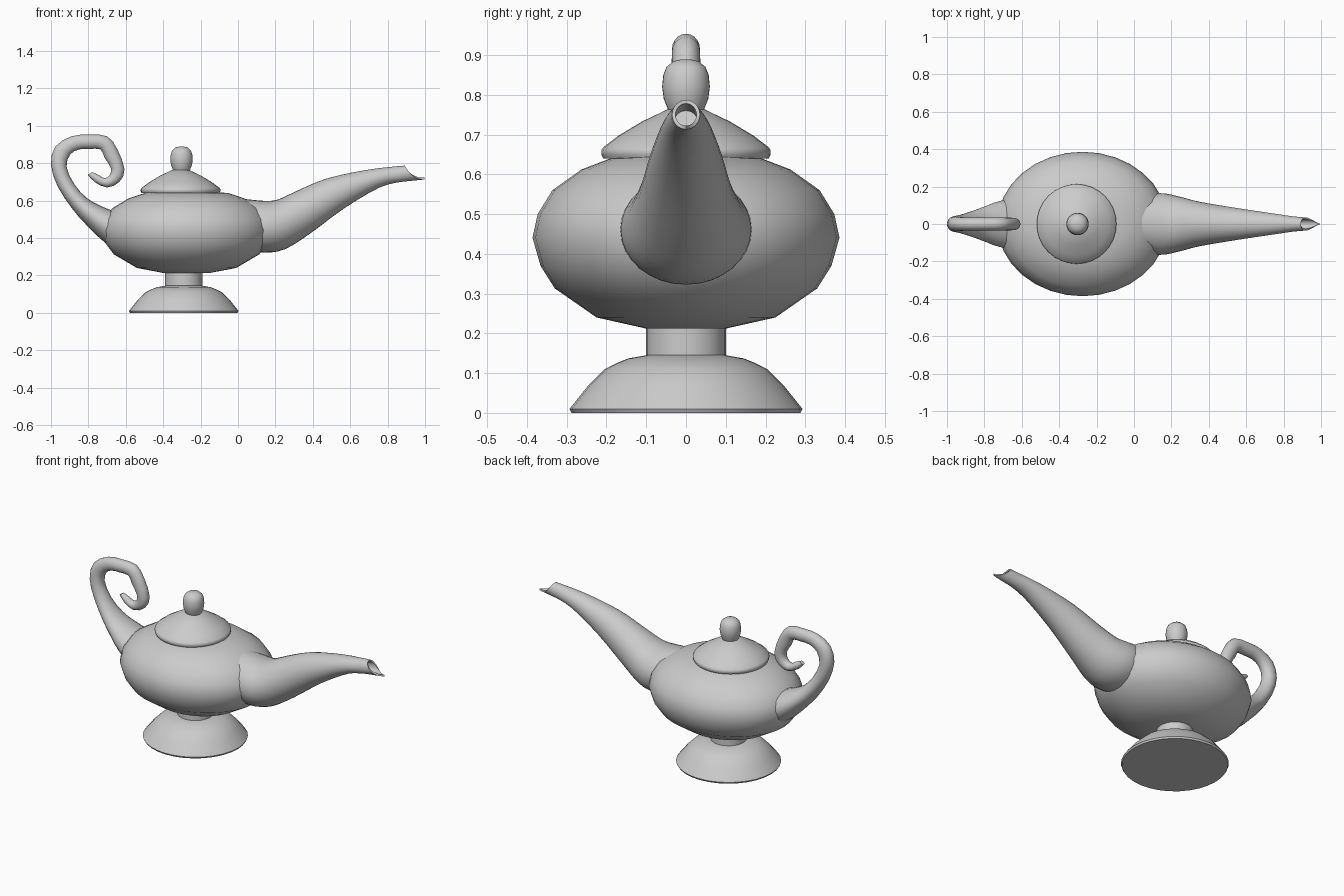
import bpy
import bmesh
import math

SIDES = 32

cube = bpy.data.objects.get("Cube")
if cube:
    bpy.data.objects.remove(cube, do_unlink=True)

metal = bpy.data.materials.new("plain grey")
grey = (0.6, 0.6, 0.6, 1)
metal.use_nodes = True
metal.diffuse_color = grey
shader = next(n for n in metal.node_tree.nodes if n.type == "BSDF_PRINCIPLED")
shader.inputs["Base Color"].default_value = grey
shader.inputs["Roughness"].default_value = 0.6


def loft(name, rings):
    """Skin a list of closed rings and cap both ends."""
    bm = bmesh.new()
    loops = [[bm.verts.new(point) for point in ring] for ring in rings]
    for low, high in zip(loops, loops[1:]):
        count = len(low)
        for i in range(count):
            j = (i + 1) % count
            bm.faces.new((low[i], low[j], high[j], high[i]))
    bm.faces.new(loops[0])
    bm.faces.new(loops[-1])
    bmesh.ops.recalc_face_normals(bm, faces=bm.faces)
    mesh = bpy.data.meshes.new(name)
    bm.to_mesh(mesh)
    bm.free()
    mesh.materials.append(metal)
    obj = bpy.data.objects.new(name, mesh)
    bpy.context.collection.objects.link(obj)
    bpy.ops.object.select_all(action="DESELECT")
    obj.select_set(True)
    bpy.context.view_layer.objects.active = obj
    bpy.ops.object.shade_smooth_by_angle(angle=math.radians(40))
    return obj


def angles(count):
    return [math.tau * i / count for i in range(count)]


def turned(name, center, profile, stretch=1.0):
    """Revolve (radius, height) pairs about a vertical axis."""
    return loft(name, [
        [(center + r * stretch * math.cos(a), r * math.sin(a), z) for a in angles(SIDES)]
        for r, z in profile])


def section(row, count):
    """Oval ring spanning two edge points, with its own half width."""
    ax, az, bx, bz, width = row
    ring = []
    for a in angles(count):
        t = (1 + math.cos(a)) / 2
        ring.append((bx + (ax - bx) * t, width * math.sin(a), bz + (az - bz) * t))
    return ring


def smooth_rows(rows, steps):
    """Catmull-Rom interpolation between section rows."""
    result = []
    last = len(rows) - 1
    for i in range(last):
        before, start = rows[max(i - 1, 0)], rows[i]
        end, after = rows[i + 1], rows[min(i + 2, last)]
        for s in range(steps):
            t = s / steps
            result.append([
                b + t / 2 * (c - a + t * (2 * a - 5 * b + 4 * c - d + t * (3 * (b - c) + d - a)))
                for a, b, c, d in zip(before, start, end, after)])
    return result + [rows[last]]


# Pedestal
turned("foot", -0.29, [
    (0.288, 0), (0.293, 0.01), (0.245, 0.07), (0.205, 0.11),
    (0.175, 0.125), (0.145, 0.137), (0.1, 0.145)])
turned("neck", -0.29, [(0.1, 0.14), (0.1, 0.23)])

# Oval bowl
turned("bowl", -0.275, [
    (0.1, 0.212), (0.225, 0.24), (0.33, 0.313), (0.366, 0.37), (0.386, 0.441),
    (0.373, 0.5), (0.336, 0.56), (0.263, 0.612), (0.19, 0.64), (0.1, 0.65)], stretch=1.18)

# Lid and its knob
turned("lid", -0.307, [
    (0.208, 0.64), (0.213, 0.65), (0.213, 0.66), (0.208, 0.668),
    (0.17, 0.697), (0.11, 0.733), (0.045, 0.764), (0.01, 0.766)])
turned("knob", -0.302, [
    (0.04, 0.75), (0.046, 0.765), (0.056, 0.79), (0.06, 0.82), (0.057, 0.85),
    (0.049, 0.87), (0.032, 0.884), (0.012, 0.889)])

# Spout, ending in a slanted open lip
spout = [
    (-0.05, 0.62, 0, 0.34, 0.14),
    (0.12, 0.6, 0.14, 0.322, 0.165),
    (0.21, 0.605, 0.25, 0.34, 0.15),
    (0.31, 0.65, 0.38, 0.42, 0.12),
    (0.47, 0.717, 0.57, 0.56, 0.09),
    (0.68, 0.763, 0.757, 0.67, 0.06),
    (0.84, 0.783, 0.87, 0.7, 0.04)]


def lip(scale):
    ring = []
    for a in angles(SIDES):
        t = (1 + math.cos(a)) / 2
        z = 0.75 + 0.037 * scale * math.cos(a)
        ring.append((0.997 - 0.105 * t ** 0.4, 0.035 * scale * math.sin(a), z))
    return ring


inside = section((0.8, 0.76, 0.82, 0.7, 0.03), SIDES)
loft("spout", [section(r, SIDES) for r in smooth_rows(spout, 3)] + [lip(1), lip(0.75), inside])

# Curled handle, tapering to its tip
handle = [
    (-0.55, 0.29, -0.52, 0.48, 0.12),
    (-0.62, 0.305, -0.58, 0.52, 0.13),
    (-0.74, 0.4, -0.68, 0.55, 0.125),
    (-0.82, 0.48, -0.745, 0.577, 0.1),
    (-0.885, 0.555, -0.81, 0.615, 0.075),
    (-0.965, 0.677, -0.873, 0.685, 0.05),
    (-1, 0.794, -0.917, 0.78, 0.042),
    (-0.976, 0.89, -0.896, 0.848, 0.037),
    (-0.89, 0.944, -0.848, 0.874, 0.035),
    (-0.794, 0.953, -0.794, 0.876, 0.035),
    (-0.7, 0.944, -0.735, 0.874, 0.035),
    (-0.645, 0.875, -0.714, 0.83, 0.034),
    (-0.607, 0.767, -0.68, 0.775, 0.033),
    (-0.634, 0.7, -0.687, 0.735, 0.031),
    (-0.7, 0.67, -0.715, 0.72, 0.027),
    (-0.767, 0.7, -0.745, 0.737, 0.022),
    (-0.803, 0.738, -0.78, 0.752, 0.013)]
loft("handle", [section(r, 20) for r in smooth_rows(handle, 2)])
